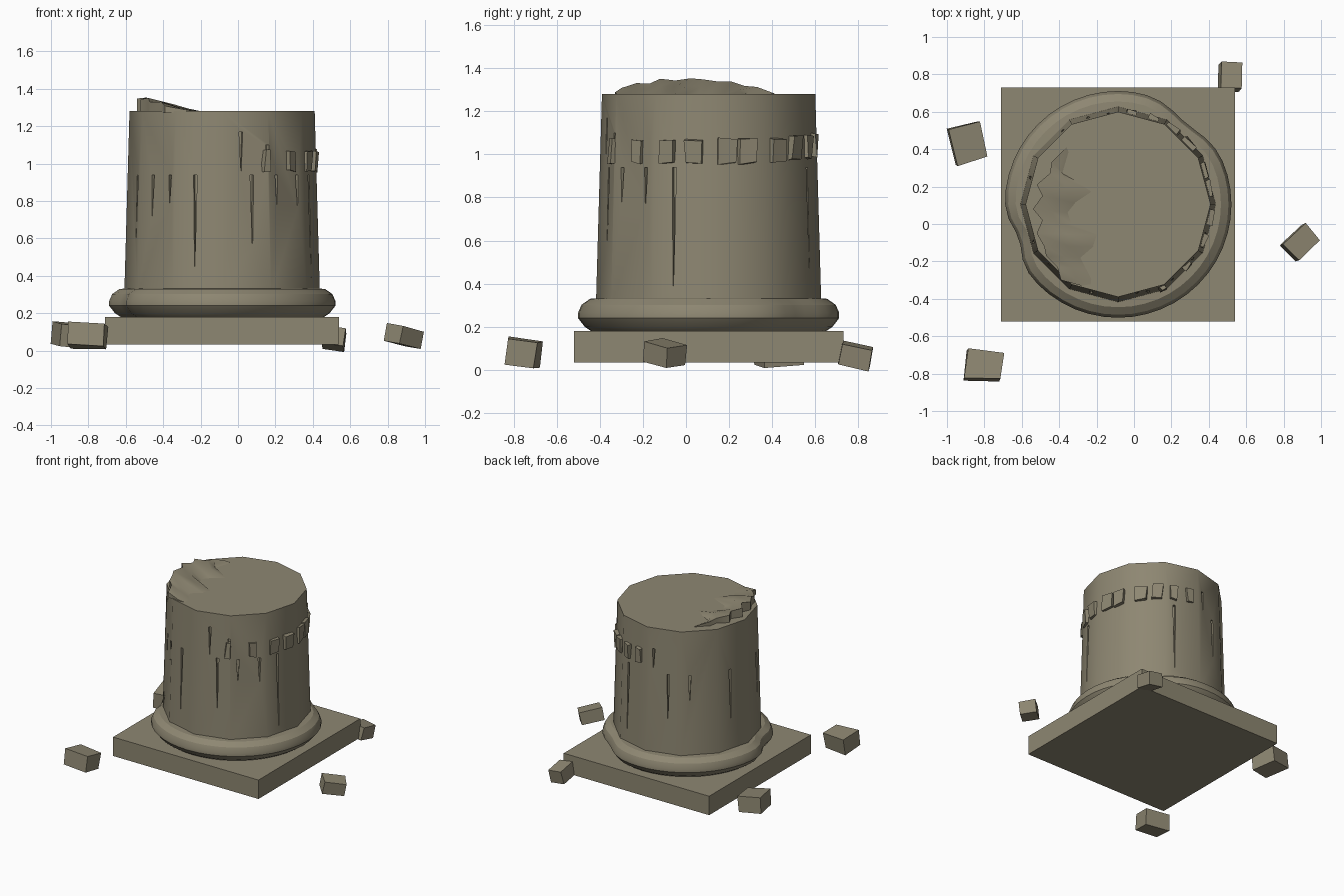
import bpy
import bmesh
import math
import random
from mathutils import Matrix, Vector

random.seed(4)
if "Cube" in bpy.data.objects:
    bpy.data.objects.remove(bpy.data.objects["Cube"])

CX, CY = -0.085, 0.105          # column axis
Z_LOW, Z_TOP = 0.3, 1.28

stone = bpy.data.materials.new("weathered_stone")
stone.use_nodes = True
color = (0.27, 0.242, 0.168, 1)
stone.diffuse_color = color
stone.node_tree.nodes["Principled BSDF"].inputs["Base Color"].default_value = color


def finish(bm, name, smooth=None):
    bmesh.ops.recalc_face_normals(bm, faces=bm.faces[:])
    mesh = bpy.data.meshes.new(name)
    bm.to_mesh(mesh)
    bm.free()
    mesh.materials.append(stone)
    ob = bpy.data.objects.new(name, mesh)
    bpy.context.collection.objects.link(ob)
    if smooth:
        smooth_by_angle(ob, smooth)
    return ob


def activate(ob):
    bpy.ops.object.select_all(action="DESELECT")
    ob.select_set(True)
    bpy.context.view_layer.objects.active = ob


def smooth_by_angle(ob, degrees):
    activate(ob)
    bpy.ops.object.shade_smooth_by_angle(angle=math.radians(degrees))


def wall_radius(azimuth, z):
    """Distance from the axis to the twelve-sided shaft wall."""
    corner = 0.523 - 0.028 * (z - Z_LOW) / (Z_TOP - Z_LOW)
    off = (azimuth % 30) - 15
    return corner * math.cos(math.radians(15)) / math.cos(math.radians(off))


def around(azimuth):
    return Matrix.Translation((CX, CY, 0)) @ Matrix.Rotation(math.radians(azimuth), 4, "Z")


# Square plinth
bm = bmesh.new()
bmesh.ops.create_cube(bm, size=1, matrix=Matrix.Translation((CX, CY, 0.107))
                      @ Matrix.Diagonal((1.25, 1.25, 0.147, 1)))
finish(bm, "plinth")

# Worn base moulding, lathed with two dents
profile = [(0.45, 0.175), (0.545, 0.18), (0.575, 0.2), (0.606, 0.24),
           (0.606, 0.265), (0.59, 0.302), (0.55, 0.33), (0.45, 0.335)]
SEGMENTS = 48
bm = bmesh.new()
rings = []
for i in range(SEGMENTS):
    a = 360 * i / SEGMENTS
    dent = 0.045 * math.exp(-((a - 199) / 11) ** 2) + 0.04 * math.exp(-((a - 50) / 15) ** 2)
    ring = []
    for r, z in profile:
        r -= dent if r > 0.5 else 0
        ring.append(bm.verts.new(around(a) @ Vector((r, 0, z))))
    rings.append(ring)
for i in range(SEGMENTS):
    a, b = rings[i], rings[(i + 1) % SEGMENTS]
    for j in range(len(profile)):
        k = (j + 1) % len(profile)
        bm.faces.new((a[j], b[j], b[k], a[k]))
finish(bm, "base_moulding", 28)

# Tapered twelve-sided shaft
bm = bmesh.new()
bmesh.ops.create_cone(bm, cap_ends=True, segments=12, radius1=0.523, radius2=0.495,
                      depth=Z_TOP - Z_LOW,
                      matrix=Matrix.Translation((CX, CY, (Z_TOP + Z_LOW) / 2)))
shaft = finish(bm, "shaft")

# Tapering grooves cut in the shaft: azimuth, top, bottom
grooves = [(a, 0.94, low) for a, low in (
    (204, 0.58), (221, 0.72), (236, 0.79), (253, 0.45), (289, 0.56), (306, 0.78),
    (324, 0.76), (341, 0.39), (68, 0.42), (109, 0.6), (127, 0.75), (163, 0.55))]
grooves += [(282, 1.17, 0.96), (299, 1.1, 0.99), (96, 1.12, 0.97)]
bm = bmesh.new()
for azimuth, top, low in grooves:
    place = around(azimuth)
    ends = []
    for depth in (-0.025, 0.05):
        ends.append([bm.verts.new(place @ Vector((wall_radius(azimuth, z) + depth, y, z)))
                     for y, z in ((-0.01, top), (0.01, top), (0.001, low), (-0.001, low))])
    inner, outer = ends
    bm.faces.new(inner)
    bm.faces.new(outer)
    for j in range(4):
        k = (j + 1) % 4
        bm.faces.new((inner[j], inner[k], outer[k], outer[j]))
cutter = finish(bm, "groove_cutter")
cutter.hide_render = True
cut = shaft.modifiers.new("grooves", "BOOLEAN")
cut.operation = "DIFFERENCE"
cut.solver = "EXACT"
cut.object = cutter
activate(shaft)
bpy.ops.object.modifier_apply(modifier=cut.name)
bpy.data.objects.remove(cutter)
smooth_by_angle(shaft, 40)

# Broken band of small blocks round one side: azimuth, width
bm = bmesh.new()
for azimuth, width in ((-62, 0.03), (-42, 0.055), (-23, 0.08), (-8, 0.085), (10, 0.08),
                       (21, 0.09), (40, 0.08), (54, 0.07), (67, 0.06), (82, 0.05)):
    z = 1.015 + 0.03 * max(0, azimuth - 30) / 50
    place = (around(azimuth) @ Matrix.Translation((wall_radius(azimuth, z) - 0.012, 0, z))
             @ Matrix.Diagonal((0.065, width, 0.11, 1)))
    made = bmesh.ops.create_cube(bm, size=1, matrix=place)
    for v in made["verts"]:
        v.co += Vector([random.uniform(-0.008, 0.008) for _ in range(3)])
finish(bm, "band_blocks")

# Jagged remnant of the broken upper drum: outer point, ridge height, inner point
remnant = [(-0.36, 0.41, 0.0, -0.34, 0.36), (-0.44, 0.33, 0.03, -0.38, 0.27),
           (-0.45, 0.27, 0.035, -0.29, 0.22), (-0.52, 0.21, 0.055, -0.22, 0.17),
           (-0.49, 0.15, 0.055, -0.31, 0.11), (-0.54, 0.08, 0.065, -0.35, 0.06),
           (-0.49, 0.02, 0.07, -0.33, 0.0), (-0.52, -0.05, 0.06, -0.19, -0.06),
           (-0.48, -0.12, 0.068, -0.21, -0.12), (-0.47, -0.17, 0.045, -0.28, -0.18),
           (-0.41, -0.23, 0.048, -0.25, -0.24), (-0.39, -0.3, 0.025, -0.22, -0.3),
           (-0.28, -0.33, 0.005, -0.22, -0.32)]
bm = bmesh.new()
strips = []
for x, y, rise, ix, iy in remnant:
    mx, my = (x + ix) / 2, (y + iy) / 2
    strips.append([bm.verts.new(p) for p in (
        (x, y, Z_TOP - 0.01), (x, y, Z_TOP + rise + 0.003),
        (mx, my, Z_TOP + rise * 0.55), (ix, iy, Z_TOP - 0.002))])
for a, b in zip(strips, strips[1:]):
    for j in range(4):
        k = (j + 1) % 4
        bm.faces.new((a[j], b[j], b[k], a[k]))
bm.faces.new(strips[0])
bm.faces.new(strips[-1])
finish(bm, "broken_drum_remnant", 40)

# Fallen rubble: position, size, tilt and turn in degrees
rubble = {
    "rubble_back_right": ((-0.89, 0.43, 0.082), (0.17, 0.2, 0.12), (4, 5, 14)),
    "rubble_front_right": ((-0.805, -0.765, 0.08), (0.19, 0.16, 0.12), (-8, 2, -8)),
    "rubble_left": ((0.888, -0.1, 0.077), (0.12, 0.165, 0.095), (-11, 6, -48)),
    "rubble_back_left": ((0.515, 0.785, 0.066), (0.115, 0.15, 0.1), (-12, 8, -3)),
}
for name, (spot, size, tilt) in rubble.items():
    bm = bmesh.new()
    bmesh.ops.create_cube(bm, size=1)
    for v in bm.verts:
        if v.co.x > 0 and v.co.y < 0:
            v.co.y += 0.15 if "front" in name else 0.04
        v.co *= 1 + random.uniform(-0.04, 0.04)
    turn = [Matrix.Rotation(math.radians(t), 4, axis) for t, axis in zip(tilt, "XYZ")]
    bm.transform(Matrix.Translation(spot) @ turn[2] @ turn[1] @ turn[0]
                 @ Matrix.Diagonal((*size, 1)))
    finish(bm, name)
